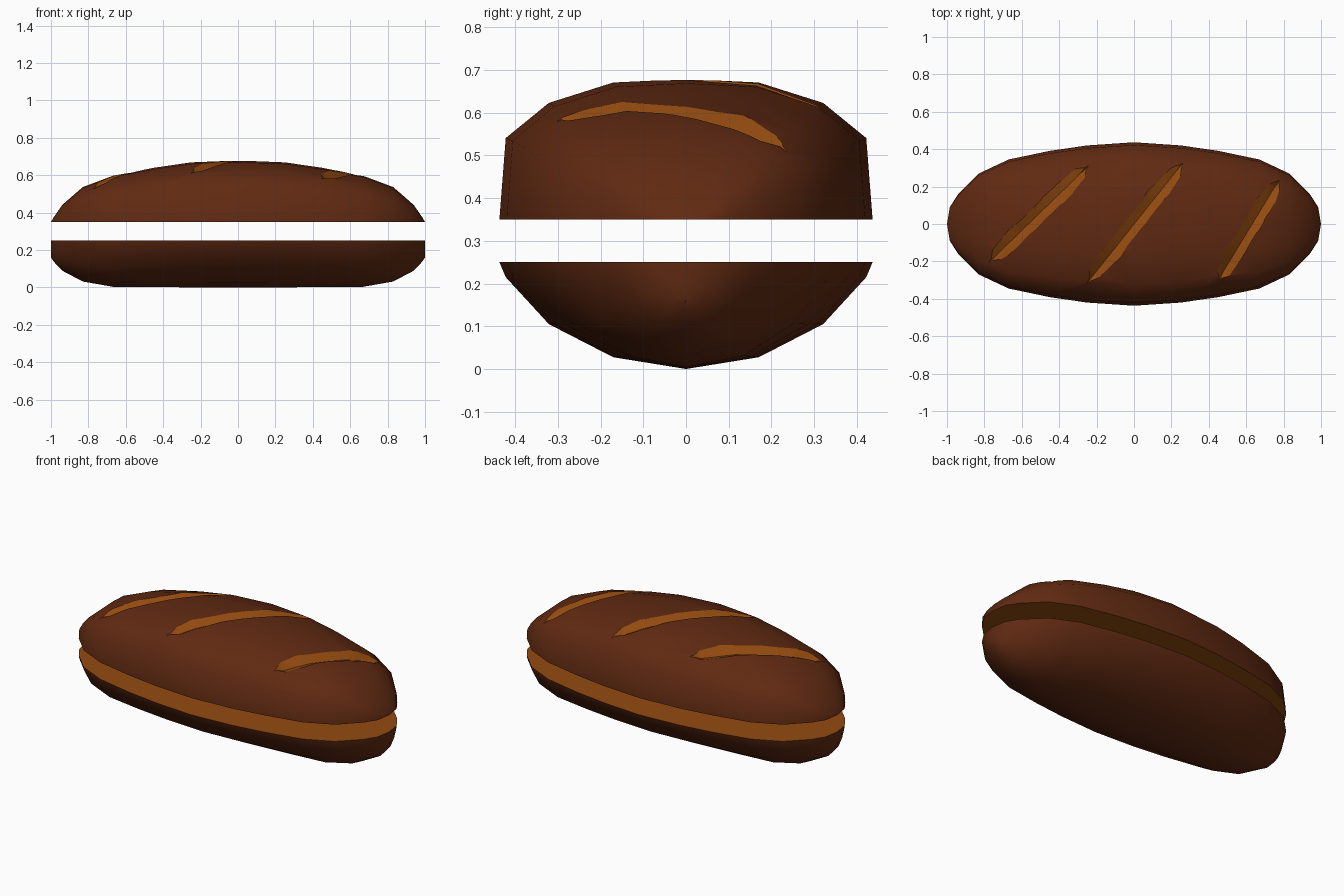
import bpy, bmesh, math
from mathutils import Vector
from mathutils.bvhtree import BVHTree

if "Cube" in bpy.data.objects:
    bpy.data.objects.remove(bpy.data.objects["Cube"])


def material(name, rgb):
    m = bpy.data.materials.new(name)
    m.diffuse_color = (*rgb, 1)
    m.use_nodes = True
    m.node_tree.nodes["Principled BSDF"].inputs["Base Color"].default_value = m.diffuse_color
    return m


MATS = [material("dark crust", (0.118, 0.023, 0.006)),
        material("golden crumb", (0.295, 0.070, 0.005))]

# Stations along half the loaf: x, half width, top height, bottom depth
STATIONS = [(0, .437, .329, .250), (.25, .420, .319, .249), (.45, .391, .290, .248),
            (.67, .345, .247, .246), (.83, .270, .187, .218), (.94, .160, .091, .160),
            (.985, .090, .026, .112), (1, 0, 0, .09)]
# Half cross-sections: (fraction of half width, fraction of height)
TOP_SECTION = [(1, 0), (.966, .58), (.735, .83), (.39, .975), (0, 1)]
BOTTOM_SECTION = [(1, 0), (.966, .14), (.735, .58), (.39, .89), (0, 1)]


def make_object(name, bm):
    me = bpy.data.meshes.new(name)
    bm.to_mesh(me)
    bm.free()
    for m in MATS:
        me.materials.append(m)
    ob = bpy.data.objects.new(name, me)
    bpy.context.collection.objects.link(ob)
    return ob


def bun_half(name, section, column, z0, sign):
    """Loft the section along the stations and close it with a flat cut face."""
    bm = bmesh.new()
    full = [(-f, g) for f, g in section] + [(f, g) for f, g in section[-2::-1]]
    stations = [(-s[0],) + s[1:] for s in STATIONS[:0:-1]] + STATIONS
    rows = [[bm.verts.new((s[0], f * s[1], z0 + sign * g * s[column])) for f, g in full]
            for s in stations]
    for a, b in zip(rows, rows[1:]):
        for i in range(len(full) - 1):
            bm.faces.new((a[i], a[i + 1], b[i + 1], b[i]))
        cut = bm.faces.new((a[0], a[-1], b[-1], b[0]))
        cut.material_index = 1
    bmesh.ops.remove_doubles(bm, verts=bm.verts[:], dist=1e-5)
    bmesh.ops.dissolve_degenerate(bm, edges=bm.edges[:], dist=1e-5)
    bmesh.ops.recalc_face_normals(bm, faces=bm.faces[:])
    return make_object(name, bm)


def slash_cutter(name, start, end, tree):
    """V-shaped wedge that follows the crust surface."""
    width, depth, lift = .043, .027, .013
    a, b = Vector(start), Vector(end)
    d = (b - a).normalized()
    side = Vector((-d.y, d.x))

    def surface(p):
        hit = tree.ray_cast(Vector((p.x, p.y, 2)), Vector((0, 0, -1)))[0]
        return hit.z if hit else .40

    bm = bmesh.new()
    rings = []
    for t in (0, .08, .2, .35, .5, .65, .8, .92, 1):
        k = min(1, .12 + min(t, 1 - t) * 9)
        p = a.lerp(b, t)
        w = k * width * (1 + lift / depth)
        pts = [(p + side * w, lift), (p, -depth * k), (p - side * w, lift)]
        rings.append([bm.verts.new((q.x, q.y, surface(q) + dz)) for q, dz in pts])
    for r, s in zip(rings, rings[1:]):
        for i in range(3):
            j = (i + 1) % 3
            bm.faces.new((r[i], r[j], s[j], s[i]))
    bm.faces.new(rings[0])
    bm.faces.new(rings[-1])
    bmesh.ops.triangulate(bm, faces=bm.faces[:])
    bmesh.ops.recalc_face_normals(bm, faces=bm.faces[:])
    for f in bm.faces:
        f.material_index = 1
    ob = make_object(name, bm)
    ob.hide_render = True
    return ob


def smooth(ob):
    """Smooth shading with sharp edges at colour borders and groove valleys."""
    bm = bmesh.new()
    bm.from_mesh(ob.data)
    for f in bm.faces:
        f.smooth = True
    for e in bm.edges:
        idx = {f.material_index for f in e.link_faces}
        limit = math.radians(30 if idx == {1} else 65)
        e.smooth = len(idx) == 1 and e.calc_face_angle(0) < limit
    bm.to_mesh(ob.data)
    bm.free()


# Bun halves with an open gap between them
bottom = bun_half("bottom_bun", BOTTOM_SECTION, 3, .25, -1)
top = bun_half("top_bun", TOP_SECTION, 2, .35, 1)

# Three diagonal slashes cut into the top crust
bm = bmesh.new()
bm.from_mesh(top.data)
tree = BVHTree.FromBMesh(bm)
bm.free()
SLASHES = [((-.775, -.205), (-.245, .31)), ((-.25, -.315), (.26, .325)), ((.45, -.30), (.775, .235))]
cutters = []
for n, (s, e) in enumerate(SLASHES):
    cutter = slash_cutter(f"slash_cutter_{n + 1}", s, e, tree)
    mod = top.modifiers.new("slash", 'BOOLEAN')
    mod.operation = 'DIFFERENCE'
    mod.solver = 'EXACT'
    mod.object = cutter
    cutters.append(cutter)
bpy.context.view_layer.update()
dg = bpy.context.evaluated_depsgraph_get()
cut_mesh = bpy.data.meshes.new_from_object(top.evaluated_get(dg))
top.modifiers.clear()
top.data = cut_mesh
for c in cutters:
    bpy.data.objects.remove(c)

for part in (bottom, top):
    smooth(part)
